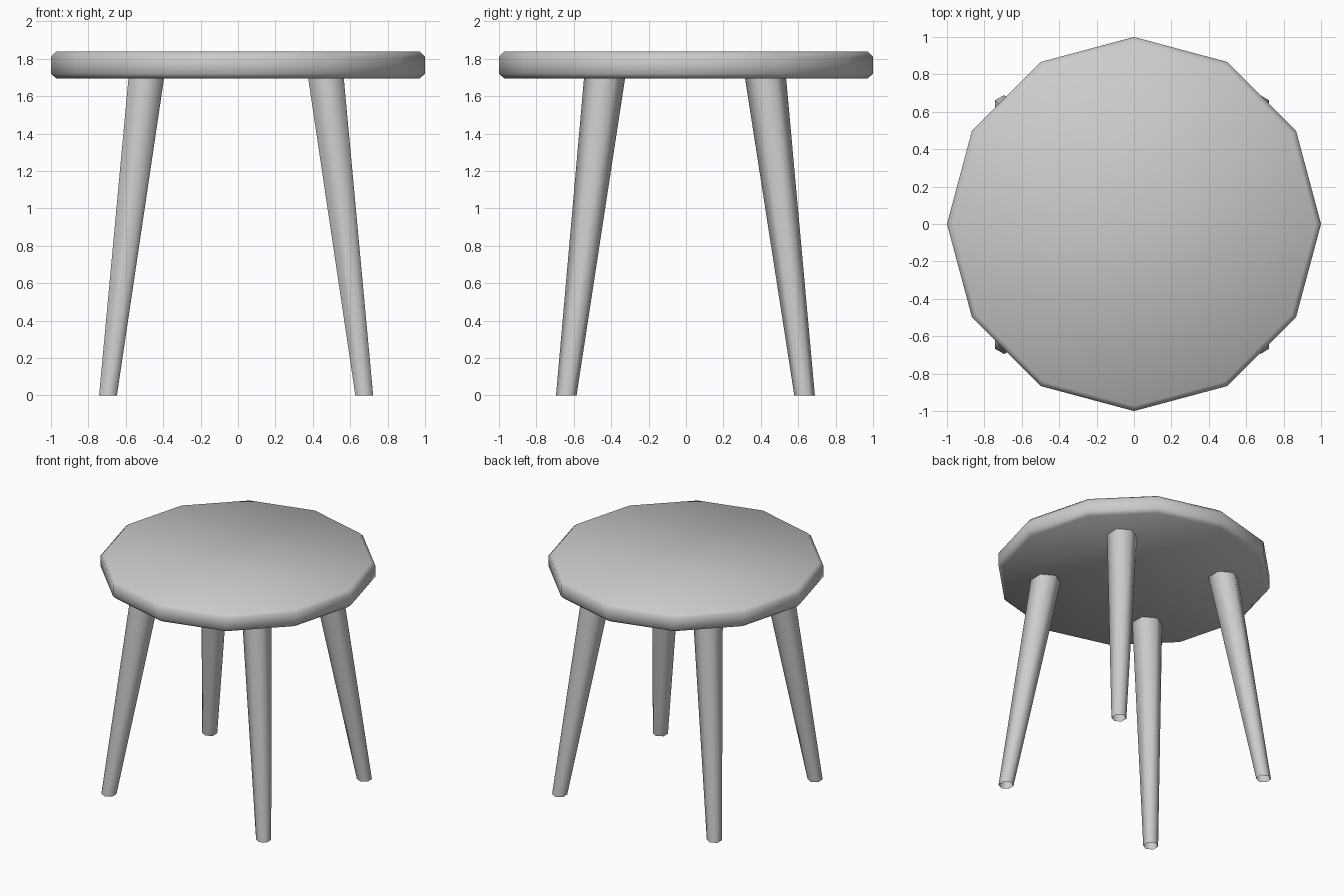
import bpy, bmesh
from math import cos, sin, tau

cube = bpy.data.objects.get("Cube")
if cube:
    bpy.data.objects.remove(cube)

grey = bpy.data.materials.new("plain_grey")
grey.use_nodes = True
colour = (0.6, 0.6, 0.6, 1)
grey.diffuse_color = colour
grey.node_tree.nodes["Principled BSDF"].inputs["Base Color"].default_value = colour


def loft(name, sides, turn, rings, capped):
    """Join polygon rings (x, y, z, radius), listed bottom to top, into a smooth part."""
    bm = bmesh.new()
    loops = []
    for x, y, z, r in rings:
        angles = [turn + tau * i / sides for i in range(sides)]
        loops.append([bm.verts.new((x + r * cos(a), y + r * sin(a), z)) for a in angles])
    for low, high in zip(loops, loops[1:]):
        for i in range(sides):
            j = (i + 1) % sides
            bm.faces.new((low[i], low[j], high[j], high[i]))
    if capped:
        bm.faces.new(loops[0][::-1])
        bm.faces.new(loops[-1])
    for face in bm.faces:
        face.smooth = True
    mesh = bpy.data.meshes.new(name)
    bm.to_mesh(mesh)
    bm.free()
    mesh.materials.append(grey)
    obj = bpy.data.objects.new(name, mesh)
    bpy.context.collection.objects.link(obj)
    return obj


# Twelve-sided seat with chamfered rims
loft("seat", 12, 0, [(0, 0, 1.695, 0.972), (0, 0, 1.72, 1),
                     (0, 0, 1.81, 1), (0, 0, 1.838, 0.972)], True)

# Four splayed, tapered six-sided legs, open at the ends
for side, sx in (("left", 1), ("right", -1)):
    for end, sy in (("front", -1), ("back", 1)):
        foot = (sx * 0.685 - 0.01, sy * 0.637 - 0.003, 0, 0.055)
        top = (sx * 0.48 - 0.01, sy * 0.43 - 0.005, 1.7, 0.11)
        loft(f"{end}_{side}_leg", 6, tau / 12, [foot, top], False)
